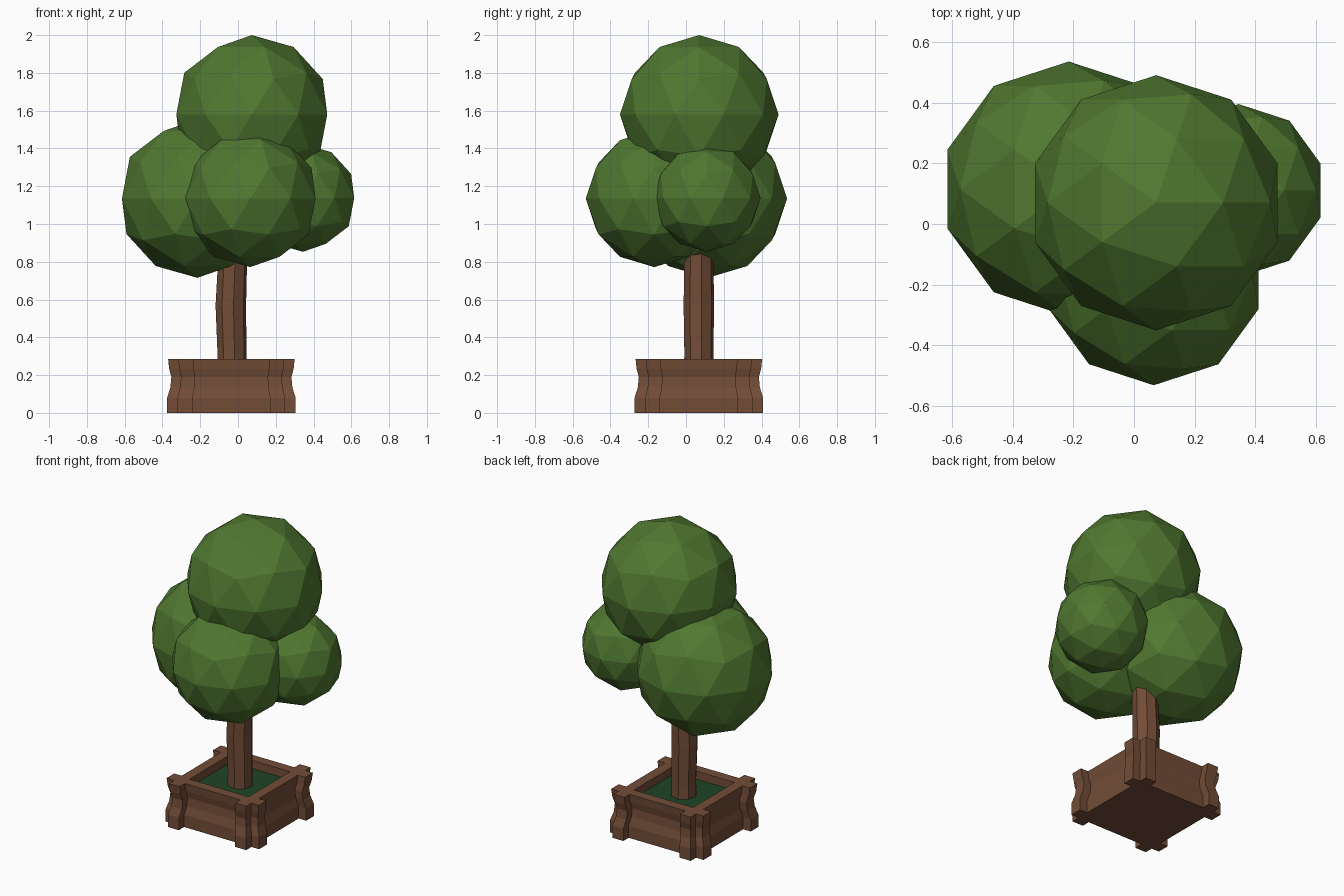
import bpy, math

if "Cube" in bpy.data.objects:
    bpy.data.objects.remove(bpy.data.objects["Cube"])

CX, CY = -0.035, 0.068   # trunk and planter axis


def material(name, rgb):
    m = bpy.data.materials.new(name)
    m.diffuse_color = (*rgb, 1)
    m.use_nodes = True
    m.node_tree.nodes["Principled BSDF"].inputs["Base Color"].default_value = m.diffuse_color
    return m


leaf = material("leaf green", (0.08, 0.188, 0.03))
wood = material("brown wood", (0.17, 0.073, 0.038))
moss = material("dark green soil", (0.012, 0.06, 0.018))


def loft(name, rings, mat):
    """Closed solid through a list of equal-length point rings, bottom to top."""
    n = len(rings[0])
    verts = [p for r in rings for p in r]
    faces = [(k * n + i, k * n + (i + 1) % n, (k + 1) * n + (i + 1) % n, (k + 1) * n + i)
             for k in range(len(rings) - 1) for i in range(n)]
    faces += [tuple(reversed(range(n))), tuple(range(len(verts) - n, len(verts)))]
    me = bpy.data.meshes.new(name)
    me.from_pydata(verts, [], faces)
    me.materials.append(mat)
    ob = bpy.data.objects.new(name, me)
    bpy.context.collection.objects.link(ob)
    return ob


def union_or_cut(ob, others, op):
    """Boolean the others into ob, bake the result and drop the helpers."""
    for o in others:
        mod = ob.modifiers.new(op, 'BOOLEAN')
        mod.operation, mod.object, mod.solver = op, o, 'EXACT'
    bpy.context.view_layer.update()
    dg = bpy.context.evaluated_depsgraph_get()
    baked = bpy.data.meshes.new_from_object(ob.evaluated_get(dg))
    ob.modifiers.clear()
    ob.data = baked
    for o in others:
        bpy.data.objects.remove(o)


# Crown: four low-poly leaf balls merged into one
balls = []
for x, y, z, r in [(0.073, 0.07, 1.58, 0.42), (-0.215, 0.115, 1.135, 0.42),
                   (0.065, -0.168, 1.135, 0.363), (0.344, 0.11, 1.138, 0.285)]:
    bpy.ops.mesh.primitive_ico_sphere_add(subdivisions=2, radius=r, location=(x, y, z))
    b = bpy.context.object
    b.data.materials.append(leaf)
    balls.append(b)
balls[0].name = "crown"
union_or_cut(balls[0], balls[1:], 'UNION')

# Trunk: slightly wobbly eight-sided post
rings = []
for z, dx, r in [(0.2, 0.003, 0.08), (0.32, 0.003, 0.078), (0.57, -0.003, 0.082),
                 (0.75, 0.004, 0.079), (0.98, 0.006, 0.079)]:
    rings.append([(CX + dx + r * math.cos(math.radians(10 + 45 * i)),
                   CY + r * math.sin(math.radians(10 + 45 * i)), z) for i in range(8)])
loft("trunk", rings, wood)

# Planter: square outline with interlocking board ends at each corner, waisted sides
corner = [(0.285, 0.205), (0.34, 0.205), (0.34, 0.285), (0.285, 0.285),
          (0.285, 0.34), (0.205, 0.34), (0.205, 0.285)]
outline = []
for q in range(4):
    c, s = [(1, 0), (0, 1), (-1, 0), (0, -1)][q]
    outline += [(x * c - y * s, x * s + y * c) for x, y in corner]
profile = [(0, 1.0), (0.08, 1.0), (0.135, 0.95), (0.19, 0.935), (0.235, 0.97), (0.285, 0.985)]
planter = loft("planter", [[(CX + k * x, CY + k * y, z) for x, y in outline]
                           for z, k in profile], wood)


def square(h, z):
    return [(CX + a * h, CY + b * h, z) for a, b in ((1, 1), (-1, 1), (-1, -1), (1, -1))]


hollow = loft("planter_hollow", [square(0.215, 0.2), square(0.215, 0.4)], wood)
hollow.hide_render = True
union_or_cut(planter, [hollow], 'DIFFERENCE')

# Soil bed inside the planter
loft("soil", [square(0.216, 0.19), square(0.216, 0.232)], moss)
